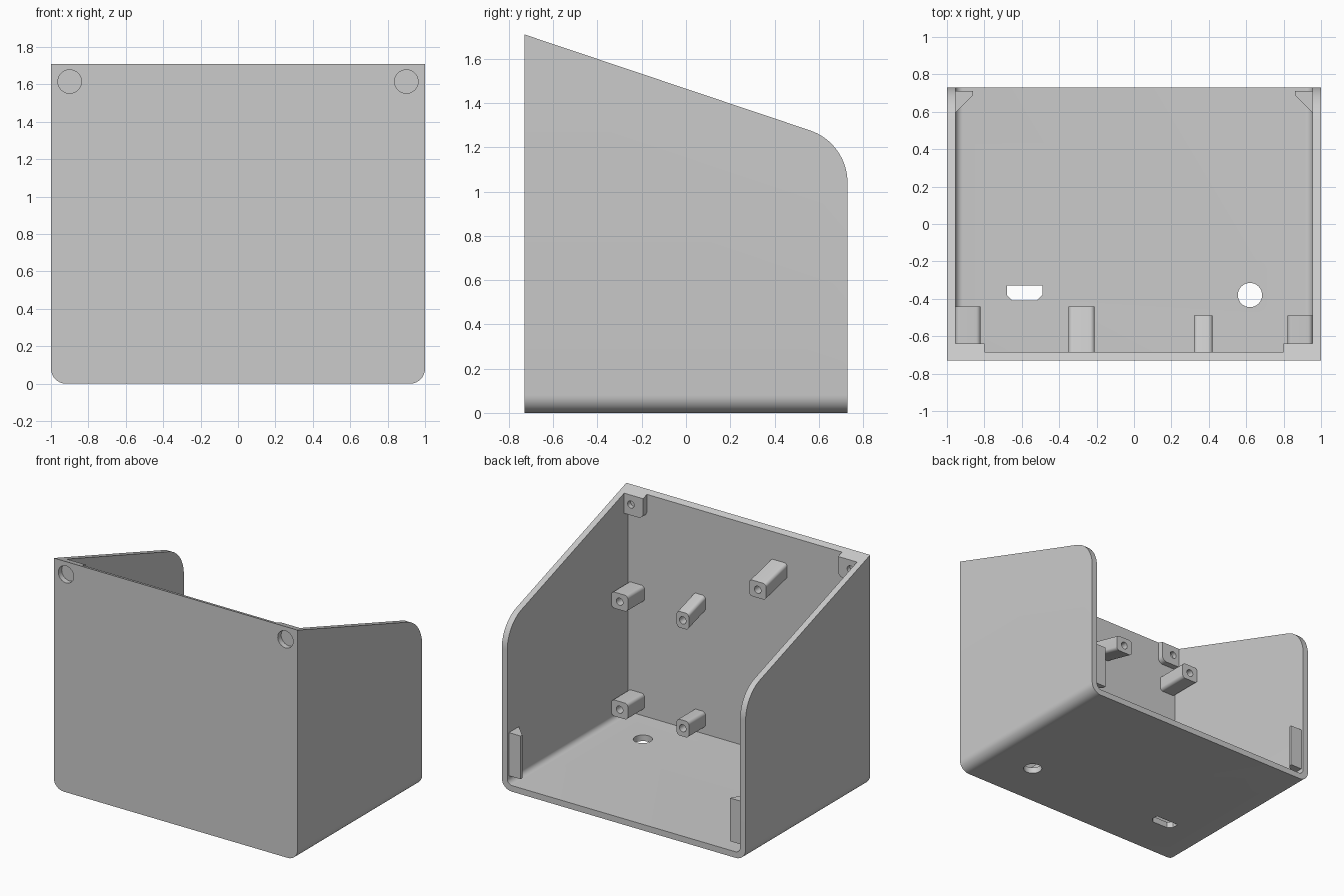
import bpy, bmesh, math
from mathutils import Vector

cube = bpy.data.objects.get("Cube")
if cube:
    bpy.data.objects.remove(cube, do_unlink=True)

grey = bpy.data.materials.new("light_grey_plastic")
grey.use_nodes = True
GREY = (0.6, 0.6, 0.6, 1)
grey.diffuse_color = GREY
grey.node_tree.nodes["Principled BSDF"].inputs["Base Color"].default_value = GREY

W, D, WALL = 1.0, 0.73, 0.045
IX, IY = W - WALL, D - WALL          # inner wall planes
FRONT_TOP, SLOPE = 1.71, 0.336


def rounded(corners, steps=8):
    """Outline from (u, v, radius) corners, with each corner filleted."""
    out = []
    for i, (u, v, r) in enumerate(corners):
        p = Vector((u, v))
        if r == 0:
            out.append(p)
            continue
        a = (Vector(corners[i - 1][:2]) - p).normalized()
        b = (Vector(corners[(i + 1) % len(corners)][:2]) - p).normalized()
        half = a.angle(b) / 2
        centre = p + (a + b).normalized() * r / math.sin(half)
        start = p + a * r / math.tan(half) - centre
        end = p + b * r / math.tan(half) - centre
        sweep = math.pi - 2 * half
        for k in range(steps + 1):
            t = k / steps
            out.append(centre + (start * math.sin((1 - t) * sweep)
                                 + end * math.sin(t * sweep)) / math.sin(sweep))
    return out


def circle(u, v, r, n=32):
    return [(u + r * math.cos(math.tau * i / n), v + r * math.sin(math.tau * i / n))
            for i in range(n)]


def prism(name, outline, axis, lo, hi, rise=0):
    """Extrude an outline along an axis; rise lifts its low end."""
    place = {"x": lambda u, v, w: (w, u, v),
             "y": lambda u, v, w: (u, w, v),
             "z": lambda u, v, w: (u, v, w)}[axis]
    bm = bmesh.new()
    rings = [[bm.verts.new(place(u, v + lift, w)) for u, v in outline]
             for w, lift in ((lo, rise), (hi, 0))]
    bm.faces.new(rings[0])
    bm.faces.new(rings[1])
    for i in range(len(outline)):
        bm.faces.new((rings[0][i - 1], rings[0][i], rings[1][i], rings[1][i - 1]))
    bmesh.ops.recalc_face_normals(bm, faces=bm.faces)
    mesh = bpy.data.meshes.new(name)
    bm.to_mesh(mesh)
    bm.free()
    mesh.materials.append(grey)
    obj = bpy.data.objects.new(name, mesh)
    bpy.context.collection.objects.link(obj)
    return obj


def activate(obj):
    bpy.ops.object.select_all(action="DESELECT")
    obj.select_set(True)
    bpy.context.view_layer.objects.active = obj


def carve(obj, cutter, operation="DIFFERENCE"):
    activate(obj)
    mod = obj.modifiers.new("carve", "BOOLEAN")
    mod.operation, mod.object, mod.solver = operation, cutter, "EXACT"
    bpy.ops.object.modifier_apply(modifier=mod.name)
    bpy.data.objects.remove(cutter, do_unlink=True)


def finish(obj):
    activate(obj)
    bpy.ops.object.shade_smooth_by_angle(angle=math.radians(30))


def side_profile():
    """Sloping top with a rounded rear corner."""
    return prism("side_profile_cutter", rounded([
        (-1, -0.2, 0), (D, -0.2, 0), (D, FRONT_TOP - SLOPE * 2 * D, 0.25),
        (-1, FRONT_TOP + SLOPE * (1 - D), 0)], 16), "x", -1.5, 1.5)


# Open case: floor, front wall and two sloping side walls
case = prism("case_shell", rounded([
    (-W, 0, 0.08), (W, 0, 0.08), (W, 2, 0), (-W, 2, 0)]), "y", -D, 0.8)
carve(case, prism("cavity_cutter", rounded([
    (-IX, WALL, 0.04), (IX, WALL, 0.04), (IX, 2.2, 0), (-IX, 2.2, 0)]),
    "y", -IY, 1))
carve(case, side_profile(), "INTERSECT")

# Floor openings: round cable hole and chamfered connector slot
carve(case, prism("cable_hole_cutter", circle(0.62, -0.38, 0.065), "z", -0.1, 0.1))
slot = [(-0.68, -0.33), (-0.49, -0.33), (-0.49, -0.38),
        (-0.52, -0.41), (-0.65, -0.41), (-0.68, -0.38)]
carve(case, prism("slot_cutter", slot, "z", -0.1, 0.1))

# Round recesses in the upper front corners
for s in (-1, 1):
    carve(case, prism("recess_cutter", circle(s * 0.9, 1.615, 0.063), "y", -0.9, -0.69))
finish(case)

# Corner blocks behind the recesses, flush with the sloping rim
for s, side in ((1, "left"), (-1, "right")):
    block = prism(side + "_corner_block", rounded([
        (s * IX, 1.53, 0), (s * 0.8, 1.53, 0.04), (s * 0.8, 1.9, 0), (s * IX, 1.9, 0)]),
        "y", -IY, -0.64)
    carve(block, side_profile(), "INTERSECT")
    carve(block, prism("screw_cutter", circle(s * 0.9, 1.61, 0.027, 20),
                       "y", -0.675, -0.5))
    finish(block)

# Screw posts on the front wall: x range, height, rear end, rise
posts = {
    "upper_left_outer_post": (0.82, IX, 0.95, -0.49, 0),
    "lower_left_outer_post": (0.82, IX, 0.15, -0.49, 0),
    "upper_left_inner_post": (0.32, 0.42, 0.95, -0.49, 0.06),
    "lower_left_inner_post": (0.32, 0.42, 0.15, -0.49, 0),
    "right_inner_post": (-0.35, -0.21, 1.37, -0.44, 0.06),
    "right_outer_post": (-IX, -0.82, 1.37, -0.44, 0),
}
for name, (x0, x1, z, end, rise) in posts.items():
    h, r = 0.06, 0.025
    post = prism(name, rounded([(x0, z - h, r), (x1, z - h, r),
                                (x1, z + h, r), (x0, z + h, r)]),
                 "y", -IY, end, rise)
    carve(post, prism("screw_cutter", circle((x0 + x1) / 2, z, 0.027, 20),
                      "y", end - 0.1, end + 0.1))
    finish(post)

# Wedge-shaped stops at the rear of the side walls
for s, side in ((1, "left"), (-1, "right")):
    wedge = [(s * IX, 0.595), (s * 0.86, 0.69), (s * 0.86, 0.71), (s * IX, 0.71)]
    prism(side + "_rear_stop", wedge, "z", 0.1, 0.42)
